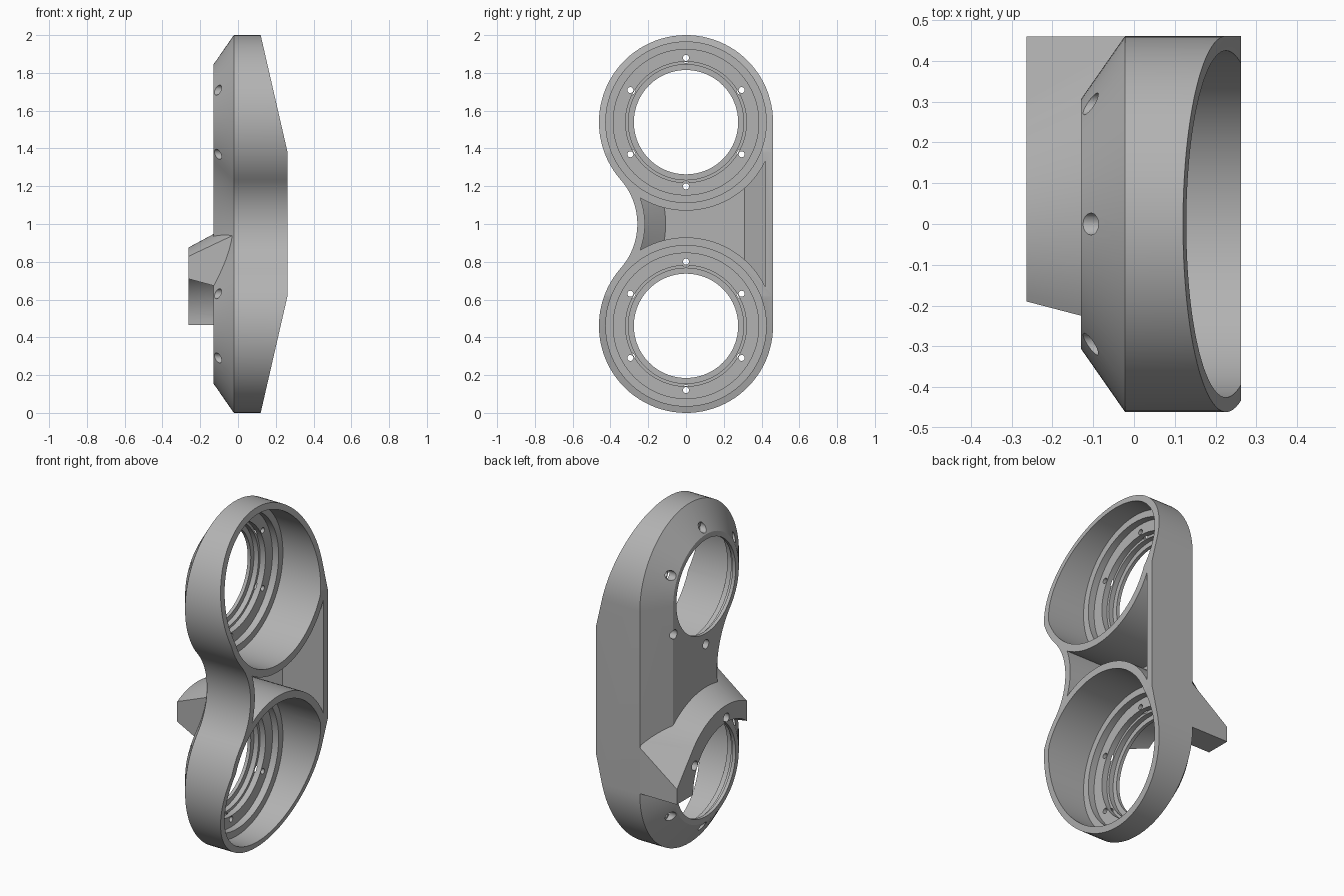
import bpy, bmesh, math
from mathutils import Vector

if "Cube" in bpy.data.objects:
    bpy.data.objects.remove(bpy.data.objects["Cube"])

R, W = 0.461, 0.355             # lobe radius, waist fillet radius
ZC = (0.461, 1.539)             # lobe centre heights
WY = -math.sqrt((R + W) ** 2 - 0.539 ** 2)   # waist arc centre

grey = bpy.data.materials.new("grey_plastic")
grey.diffuse_color = (0.45, 0.45, 0.45, 1)
grey.use_nodes = True
grey.node_tree.nodes["Principled BSDF"].inputs["Base Color"].default_value = grey.diffuse_color


def arc(cy, cz, r, a0, a1, n):
    return [(cy + r * math.cos(math.radians(a0 + (a1 - a0) * i / n)),
             cz + r * math.sin(math.radians(a0 + (a1 - a0) * i / n))) for i in range(n + 1)]


def outline(d):
    """Two-lobe outline with a waist at the front, offset inwards by d."""
    t = math.degrees(math.atan2(0.539, -WY))
    top = arc(0, ZC[1], R - d, 0, 180 + t, 56)
    waist = arc(WY, 1.0, W + d, t, -t, 24)[1:-1]
    low = arc(0, ZC[0], R - d, 180 - t, 360, 56)
    return top + waist + low


def loft(name, sections, cuts=()):
    """Solid through (x, outline) sections, trimmed by planes."""
    bm = bmesh.new()
    rings = [[bm.verts.new((x, y, z)) for y, z in pts] for x, pts in sections]
    n = len(rings[0])
    for a, b in zip(rings, rings[1:]):
        for i in range(n):
            j = (i + 1) % n
            bm.faces.new((a[i], a[j], b[j], b[i]))
    bm.faces.new(rings[0][::-1])
    bm.faces.new(rings[-1])
    for co, no in cuts:
        bmesh.ops.bisect_plane(bm, geom=bm.verts[:] + bm.edges[:] + bm.faces[:],
                               plane_co=co, plane_no=no, clear_outer=True)
        bmesh.ops.holes_fill(bm, edges=[e for e in bm.edges if e.is_boundary])
    bmesh.ops.recalc_face_normals(bm, faces=bm.faces[:])
    me = bpy.data.meshes.new(name)
    bm.to_mesh(me)
    bm.free()
    ob = bpy.data.objects.new(name, me)
    bpy.context.collection.objects.link(ob)
    me.materials.append(grey)
    return ob


def turned(name, y, z, steps, n):
    """Stepped round cutter along x from (x, radius) pairs."""
    return loft(name, [(x, arc(y, z, r, 0, 360 - 360 / n, n - 1)) for x, r in steps])


def combine(target, tool, op):
    m = target.modifiers.new(op, 'BOOLEAN')
    m.object, m.operation, m.solver = tool, op, 'EXACT'
    bpy.context.view_layer.objects.active = target
    bpy.ops.object.modifier_apply(modifier=m.name)
    bpy.data.objects.remove(tool)


# Main housing: chamfered on the left, tapered at both ends on the right
taper = [(Vector((0.26, 0, 1 + s * 0.39)), Vector((0.61, 0, s * 0.14))) for s in (1, -1)]
housing = loft("housing", [(-0.13, outline(0.155)), (-0.022, outline(0)),
                           (0.262, outline(0))], taper)


# Curved shroud around the upper half of the lower opening
def shroud_section(r, y_end, side_z, a0):
    a1 = 180 - math.degrees(math.acos(-y_end / r))
    b1 = 180 - math.degrees(math.acos(-y_end / 0.31))
    return ([(0.46, 0.465), (0.46, side_z)] + arc(0, 0.465, r, a0, a1, 32)
            + arc(0, 0.465, 0.31, b1, 0, 32))


base = shroud_section(0.54, -0.253, 0.735, 32.5)
shroud = loft("shroud", [(-0.263, shroud_section(0.41, -0.19, 0.555, 40)),
                         (-0.022, base), (0.0, base)])
combine(housing, shroud, 'UNION')

# Hollow between the two bores
pocket = loft("pocket_cutter", [(-0.09, outline(0.15)), (-0.005, outline(0.04)),
                                (0.4, outline(0.04))])
for z in ZC:
    combine(pocket, turned("ring_wall", 0, z, [(-0.3, 0.468), (0.5, 0.468)], 96), 'DIFFERENCE')
combine(housing, pocket, 'DIFFERENCE')

# Stepped bores and screw holes
for z in ZC:
    bore = [(-0.4, 0.276), (-0.11, 0.276), (-0.11, 0.305), (-0.08, 0.305), (-0.08, 0.32),
            (-0.045, 0.32), (-0.045, 0.385), (-0.005, 0.385), (-0.005, 0.425), (0.4, 0.425)]
    combine(housing, turned("bore_cutter", 0, z, bore, 96), 'DIFFERENCE')
    for k in range(6):
        a = math.radians(30 + 60 * k)
        screw = [(-0.4, 0.027), (-0.075, 0.027), (-0.075, 0.016), (0.02, 0.016)]
        combine(housing, turned("screw_cutter", 0.34 * math.cos(a), z + 0.34 * math.sin(a),
                                screw, 16), 'DIFFERENCE')

bpy.ops.object.select_all(action='DESELECT')
housing.select_set(True)
bpy.context.view_layer.objects.active = housing
bpy.ops.object.shade_smooth_by_angle(angle=math.radians(25))
